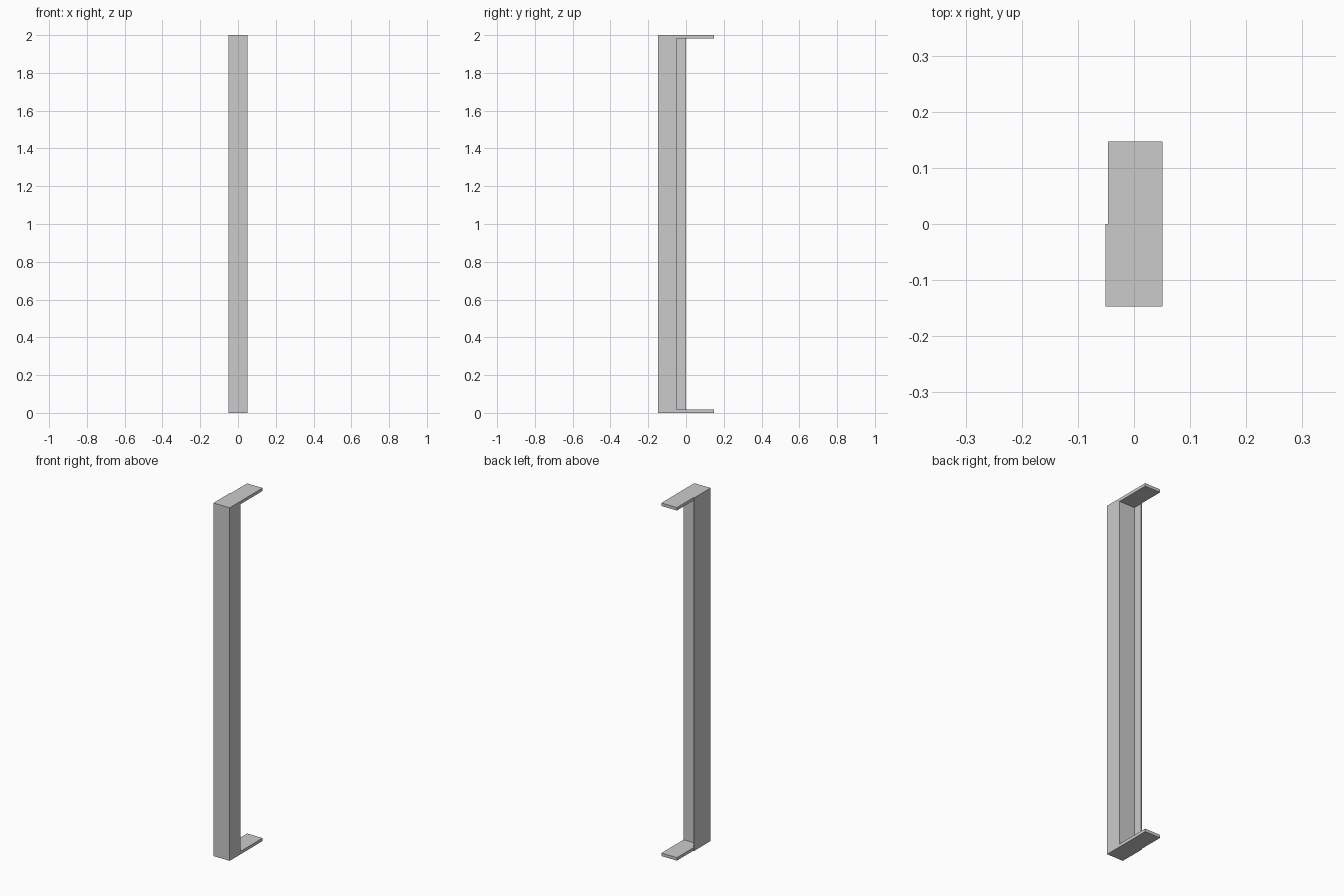
import bpy, bmesh
from mathutils import Vector

if "Cube" in bpy.data.objects:
    bpy.data.objects.remove(bpy.data.objects["Cube"])

X0, XI, X1 = -0.051, -0.046, 0.051   # outer side, inner side of lip, other side
Y0, YB, Y1 = -0.147, -0.051, 0.147   # front, back of post, tip of end plates
H, T = 2.0, 0.017                    # height, plate thickness


def extrude_profile(name, yz, xa, xb):
    bm = bmesh.new()
    face = bm.faces.new([bm.verts.new((xa, y, z)) for y, z in yz])
    geo = bmesh.ops.extrude_face_region(bm, geom=[face])
    verts = [g for g in geo["geom"] if isinstance(g, bmesh.types.BMVert)]
    bmesh.ops.translate(bm, verts=verts, vec=Vector((xb - xa, 0, 0)))
    bmesh.ops.recalc_face_normals(bm, faces=bm.faces[:])
    mesh = bpy.data.meshes.new(name)
    bm.to_mesh(mesh)
    bm.free()
    obj = bpy.data.objects.new(name, mesh)
    bpy.context.collection.objects.link(obj)
    return obj


# Post with a thin plate reaching back at the top and bottom
post = extrude_profile("post_with_end_plates", [
    (Y0, 0), (Y1, 0), (Y1, T), (YB, T),
    (YB, H - T), (Y1, H - T), (Y1, H), (Y0, H)], XI, X1)

# Thin full-height side panel forming a lip behind the post
panel = extrude_profile("side_panel", [(Y0, 0), (0, 0), (0, H), (Y0, H)], X0, XI)

# Merge into one clean solid
mod = post.modifiers.new("join_panel", "BOOLEAN")
mod.operation = "UNION"
mod.solver = "EXACT"
mod.object = panel
bpy.context.view_layer.objects.active = post
bpy.ops.object.modifier_apply(modifier=mod.name)
bpy.data.objects.remove(panel)
